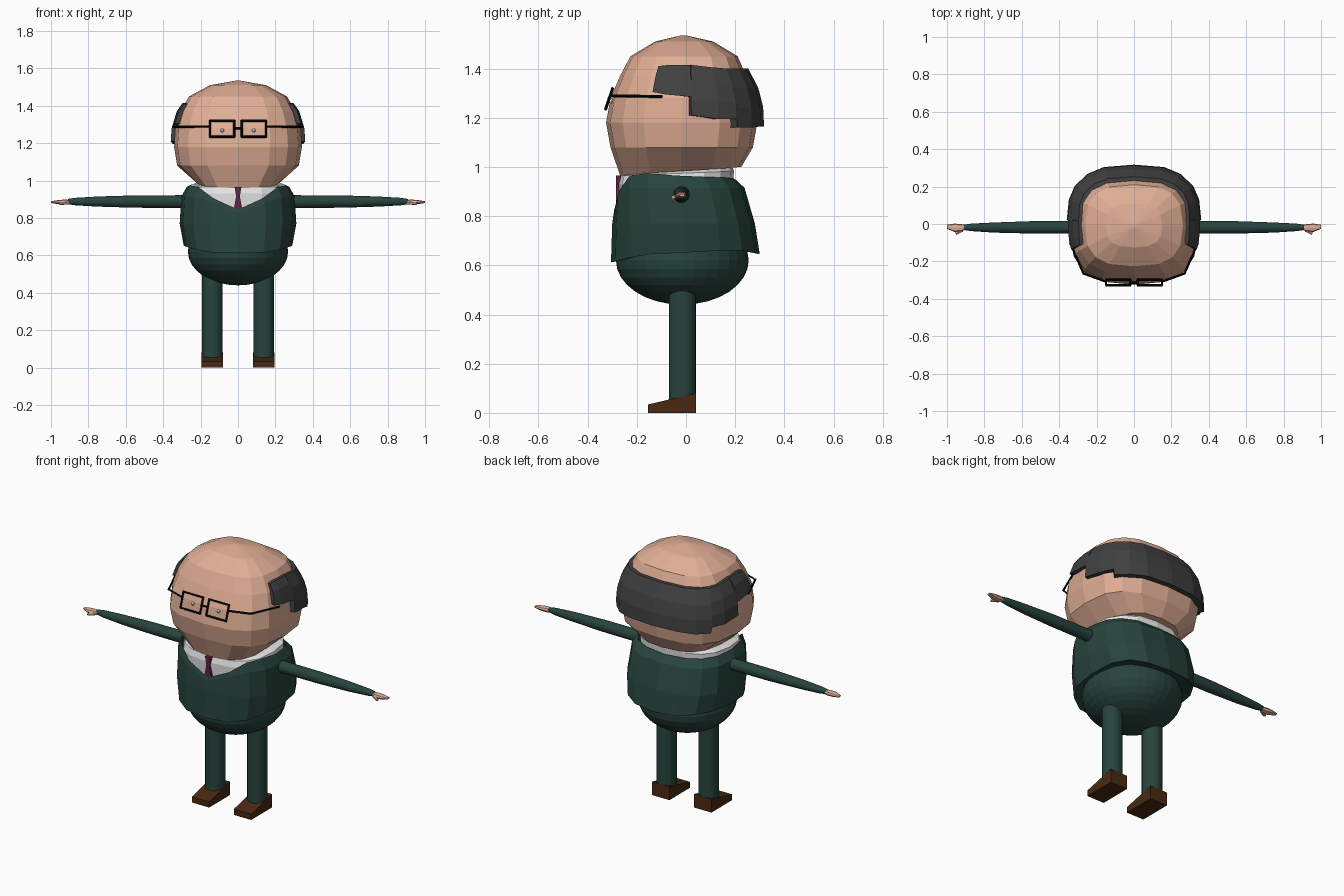
import bpy, bmesh, math
from mathutils import Vector

if "Cube" in bpy.data.objects:
    bpy.data.objects.remove(bpy.data.objects["Cube"])


def material(name, r, g, b):
    m = bpy.data.materials.new(name)
    m.diffuse_color = (r, g, b, 1)
    m.use_nodes = True
    m.node_tree.nodes["Principled BSDF"].inputs["Base Color"].default_value = m.diffuse_color
    return m


SKIN = material("skin", 0.74, 0.42, 0.30)
GREEN = material("dark green cloth", 0.021, 0.058, 0.046)
BROWN = material("brown leather", 0.068, 0.022, 0.006)
WHITE = material("white cloth", 0.82, 0.82, 0.82)
WINE = material("wine red", 0.12, 0.02, 0.06)
GREY = material("dark grey hair", 0.052, 0.052, 0.052)
BLACK = material("black frame", 0.002, 0.002, 0.002)


def finish(bm, name, mat):
    bmesh.ops.recalc_face_normals(bm, faces=bm.faces)
    me = bpy.data.meshes.new(name)
    bm.to_mesh(me)
    bm.free()
    me.materials.append(mat)
    ob = bpy.data.objects.new(name, me)
    bpy.context.collection.objects.link(ob)
    return ob


def section(t, hw, yf, yb, p):
    """Point on a rounded-square outline; t = 0 is the front (-y)."""
    s, c = math.sin(t), math.cos(t)
    x = hw * math.copysign(abs(s) ** (2 / p), s)
    y = (yf + yb) / 2 - (yb - yf) / 2 * math.copysign(abs(c) ** (2 / p), c)
    return x, y


def loft(name, rings, mat, n=16, p=2.0, side=0, z0=0.0, caps=(1, 1)):
    """Rings are (height, half width, front y, back y); height may be a function
    of (index, y). With side = +-1 the loft runs along x at height z0."""
    bm = bmesh.new()
    rows = []
    for h, hw, yf, yb in rings:
        row = []
        for i in range(n):
            x, y = section(2 * math.pi * i / n, hw, yf, yb, p)
            z = h(i, y) if callable(h) else h
            row.append(bm.verts.new((side * z, y, x + z0) if side else (x, y, z)))
        rows.append(row)
    for a, b in zip(rows, rows[1:]):
        for i in range(n):
            j = (i + 1) % n
            bm.faces.new((a[i], a[j], b[j], b[i]))
    if caps[0]:
        bm.faces.new(rows[0])
    if caps[1]:
        bm.faces.new(rows[-1])
    return finish(bm, name, mat)


def prism(name, outline, axis, lo, hi, mat):
    """Extrude a 2D outline along x (outline y,z) or along y (outline x,z)."""
    bm = bmesh.new()
    put = (lambda u, v, d: (d, u, v)) if axis == "x" else (lambda u, v, d: (u, d, v))
    a = [bm.verts.new(put(u, v, lo)) for u, v in outline]
    b = [bm.verts.new(put(u, v, hi)) for u, v in outline]
    bm.faces.new(a)
    bm.faces.new(b)
    for i in range(len(a)):
        j = (i + 1) % len(a)
        bm.faces.new((a[i], a[j], b[j], b[i]))
    return finish(bm, name, mat)


def bars(name, paths, r, mat, n=4):
    """Thin straight bars along each path of points."""
    bm = bmesh.new()
    for path in paths:
        for p, q in zip(path, path[1:]):
            p, q = Vector(p), Vector(q)
            rot = (q - p).to_track_quat("Z", "Y").to_matrix().to_4x4()
            rot.translation = (p + q) / 2
            bmesh.ops.create_cone(bm, cap_ends=True, segments=n, radius1=r, radius2=r,
                                  depth=(q - p).length + r, matrix=rot)
    return finish(bm, name, mat)


# Head: faceted, chin lower than the nape
HEAD = [(1.08, .325, -.307, .272), (1.18, .342, -.325, .29), (1.28, .335, -.307, .28),
        (1.37, .308, -.268, .245), (1.45, .262, -.226, .21), (1.51, .15, -.125, .11),
        (1.535, .01, -.02, .0)]
loft("head", [(lambda i, y: .98 + .09 * y, .21, -.265, .225)] + HEAD, SKIN, p=2.8)


def head_ring(z):
    for a, b in zip(HEAD, HEAD[1:]):
        if a[0] <= z <= b[0]:
            f = (z - a[0]) / (b[0] - a[0])
            return [u + f * (v - u) for u, v in zip(a[1:], b[1:])]


# Hair: shell around the sides and back; columns are (angle, bottom, top)
half = [(73, 1.305, 1.41), (82, 1.295, 1.415), (92, 1.285, 1.415), (92.3, 1.21, 1.415),
        (108, 1.195, 1.405), (124, 1.195, 1.40), (125, 1.16, 1.40), (143, 1.16, 1.40),
        (161, 1.165, 1.40), (180, 1.165, 1.40)]
columns = half + [(360 - t, b, z) for t, b, z in half[-2::-1]]
bm = bmesh.new()
loops = []
for t, lo, hi in columns:
    outer, inner = [], []
    for k in range(4):
        z = lo + (hi - lo) * k / 3
        hw, yf, yb = head_ring(z)
        for grow, out in ((.02 if k < 3 else .014, outer), (-.03, inner)):
            x, y = section(math.radians(t), hw + grow, yf - grow, yb + grow * 1.5, 2.8)
            out.append(bm.verts.new((x, y, z)))
    loops.append(outer + inner[::-1])
for a, b in zip(loops, loops[1:]):
    for i in range(8):
        j = (i + 1) % 8
        bm.faces.new((a[i], a[j], b[j], b[i]))
bm.faces.new(loops[0])
bm.faces.new(loops[-1])
finish(bm, "hair", GREY)

# Glasses: two tilted rectangular frames, a bridge and side arms
paths = [[(-.02, -.314, 1.28), (.02, -.314, 1.28)]]
for s in (-1, 1):
    paths.append([(s * .02, -.298, 1.32), (s * .15, -.298, 1.32), (s * .15, -.327, 1.235),
                  (s * .02, -.327, 1.235), (s * .02, -.298, 1.32)])
    paths.append([(s * .15, -.308, 1.29), (s * .27, -.265, 1.288), (s * .342, -.10, 1.287)])
bars("glasses", paths, .006, BLACK)

# Eyes: tiny pale dots
for s in (-1, 1):
    bm = bmesh.new()
    bmesh.ops.create_uvsphere(bm, u_segments=8, v_segments=6, radius=.01)
    bmesh.ops.translate(bm, verts=bm.verts, vec=(s * .085, -.303, 1.268))
    finish(bm, "eye", WHITE)

# Jacket: V neckline in front, slightly dipping hem
NECK = [.845, .905, .965, .975, .965, .96, .957, .955, .95]
HEM = [.612, .615, .63, .645, .652, .66, .66, .65, .645]


def around(i):
    return min(i, 16 - i)


loft("jacket", [
    (lambda i, y: HEM[around(i)] + .02, .2, -.2, .2),
    (lambda i, y: HEM[around(i)], .29, -.305, .30),
    (.77, .312, -.30, .28),
    (lambda i, y: min(.915, NECK[around(i)] - .02), .303, -.292, .238),
    (lambda i, y: NECK[around(i)], .275, -.285, .20)], GREEN, p=2.6, caps=(1, 0))

# Shirt collar and tie
loft("shirt", [(.75, .26, -.265, .18), (.93, .268, -.274, .19),
               (lambda i, y: .975 + .04 * y, .262, -.265, .195),
               (lambda i, y: .985 + .06 * y, .235, -.245, .19)], WHITE, p=2.6)
prism("tie", [(-.018, .965), (.018, .965), (.01, .915), (.024, .84), (-.024, .84),
              (-.01, .915)], "y", -.284, -.266, WINE)

# Round hips
bm = bmesh.new()
bmesh.ops.create_uvsphere(bm, u_segments=32, v_segments=16, radius=1)
bmesh.ops.scale(bm, verts=bm.verts, vec=(.268, .27, .18))
bmesh.ops.translate(bm, verts=bm.verts, vec=(0, -.015, .62))
finish(bm, "hips", GREEN)

# Limbs, built once per side
for s in (-1, 1):
    leg = loft("leg", [(.04, .055, -.07, .04), (.52, .055, -.07, .04)], GREEN, n=24)
    leg.location.x = s * .138
    prism("shoe", [(-.155, 0), (.04, 0), (.04, .08), (-.155, .034)], "x",
          s * .138 - .057, s * .138 + .057, BROWN)
    loft("arm", [(.25, .034, -.052, .016), (.55, .033, -.051, .015), (.75, .027, -.046, .008),
                 (.87, .02, -.038, .002), (.91, .014, -.032, -.004)],
         GREEN, n=20, side=s, z0=.888)
    loft("hand", [(.895, .011, -.03, -.006), (.925, .014, -.04, 0), (.96, .011, -.042, .002),
                  (1.0, .005, -.026, -.004)], SKIN, n=8, p=2.6, side=s, z0=.885)
    bars("thumb", [[(s * .92, -.036, .88), (s * .95, -.05, .877)]], .008, SKIN, n=6)
